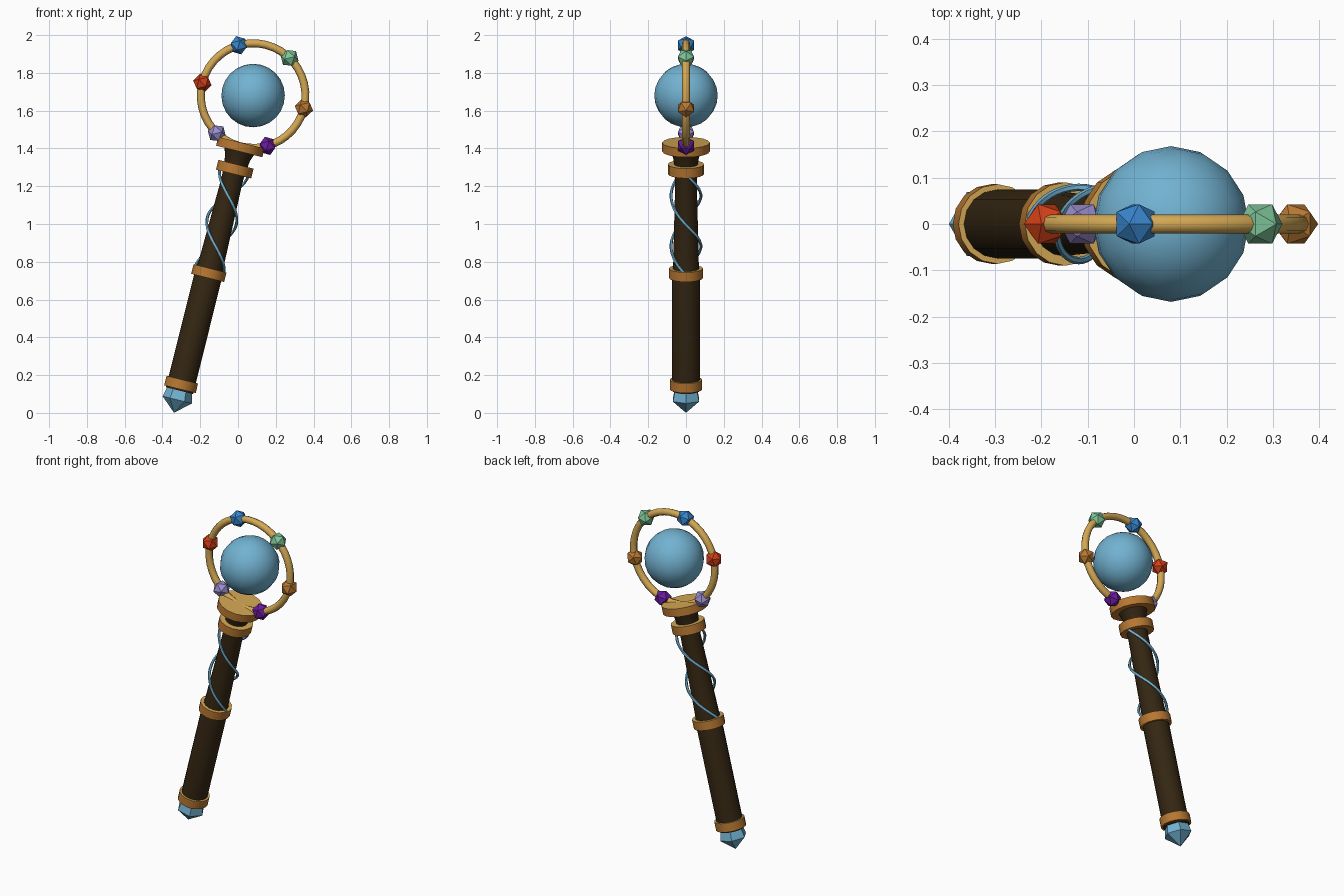
import bpy, bmesh, math
from mathutils import Matrix, Vector

if "Cube" in bpy.data.objects:
    bpy.data.objects.remove(bpy.data.objects["Cube"])

CENTER = Vector((0.08, 0, 1.68))          # centre of orb and ring
TILT = math.radians(14)
M = Matrix.Translation(CENTER) @ Matrix.Rotation(TILT, 4, 'Y')   # local -z runs down the staff


def mat(name, rgb):
    lin = [(c / 255 / 12.92) if c < 11 else ((c / 255 + 0.055) / 1.055) ** 2.4 for c in rgb]
    m = bpy.data.materials.new(name)
    m.diffuse_color = (*lin, 1)
    m.use_nodes = True
    m.node_tree.nodes["Principled BSDF"].inputs["Base Color"].default_value = m.diffuse_color
    return m


sky = mat("sky_blue", (114, 178, 209))
wood = mat("dark_wood", (52, 38, 18))
gold = mat("gold", (212, 168, 84))
bronze = mat("bronze", (184, 120, 50))
blue = mat("blue", (56, 132, 202))
green = mat("green", (126, 196, 152))
purple = mat("purple", (108, 28, 158))
lavender = mat("lavender", (154, 142, 208))
red = mat("red", (208, 62, 22))


def finish(name, bm, mats, smooth=None, matrix=M):
    bmesh.ops.remove_doubles(bm, verts=bm.verts, dist=1e-5)
    bmesh.ops.recalc_face_normals(bm, faces=bm.faces)
    if len(mats) > 1:                      # upward faces take the second colour
        for f in bm.faces:
            f.normal_update()
            f.material_index = 1 if f.normal.z > 0.5 else 0
    me = bpy.data.meshes.new(name)
    bm.to_mesh(me)
    bm.free()
    ob = bpy.data.objects.new(name, me)
    bpy.context.collection.objects.link(ob)
    ob.matrix_world = matrix
    for m in mats:
        me.materials.append(m)
    if smooth:
        bpy.ops.object.select_all(action='DESELECT')
        ob.select_set(True)
        bpy.context.view_layer.objects.active = ob
        bpy.ops.object.shade_smooth_by_angle(angle=math.radians(smooth))
    return ob


def lathe(name, profile, sides, mats, smooth=None):
    """Revolve (radius, distance below orb centre) points round the staff axis."""
    bm = bmesh.new()
    vs = [bm.verts.new((r, 0, -s)) for r, s in profile]
    es = [bm.edges.new(p) for p in zip(vs, vs[1:])]
    bmesh.ops.spin(bm, geom=vs + es, cent=(0, 0, 0), axis=(0, 0, 1),
                   angle=math.tau, steps=sides, use_duplicate=False)
    return finish(name, bm, mats, smooth)


def tube(name, path, radius, sides, mats, closed=False):
    """Sweep a small circle along a path."""
    bm = bmesh.new()
    n = len(path)
    rings = []
    for i, p in enumerate(path):
        a = path[i - 1] if (closed or i) else p
        b = path[(i + 1) % n] if (closed or i < n - 1) else p
        t = (b - a).normalized()
        u = Vector((p.x, p.y, p.z if closed else 0)).normalized()
        v = t.cross(u).normalized()
        u = v.cross(t)
        rings.append([bm.verts.new(p + radius * (u * math.cos(k * math.tau / sides)
                      + v * math.sin(k * math.tau / sides))) for k in range(sides)])
    for i in range(n if closed else n - 1):
        r0, r1 = rings[i], rings[(i + 1) % n]
        for k in range(sides):
            j = (k + 1) % sides
            bm.faces.new((r0[k], r0[j], r1[j], r1[k]))
    return finish(name, bm, mats, 60)


# Shaft: straight grip, tapering upper part, flared neck
lathe("shaft", [(0, 1.61), (0.074, 1.61), (0.074, 0.97), (0.068, 0.93), (0.057, 0.46),
                (0.06, 0.40), (0.068, 0.34), (0.084, 0.295), (0, 0.295)], 16, [wood], 35)

# Collars and the disc under the ring
for name, r, s0, s1 in (("bottom_collar", 0.086, 1.55, 1.602),
                        ("middle_collar", 0.09, 0.943, 0.995),
                        ("upper_collar", 0.096, 0.375, 0.428),
                        ("head_disc", 0.126, 0.257, 0.305)):
    lathe(name, [(0, s0), (r, s0), (r, s1), (0, s1)], 16, [bronze, gold], 35)

# Six-sided crystal at the foot
lathe("foot_crystal", [(0, 1.59), (0.064, 1.59), (0.08, 1.66), (0, 1.731)], 6, [sky])

# Two strands wound one turn round the upper shaft
for k in range(2):
    path = []
    for i in range(41):
        a = math.tau * i / 40 + k * math.pi
        path.append(Vector((0.079 * math.cos(a), 0.079 * math.sin(a), -0.41 - 0.55 * i / 40)))
    tube(f"strand_{k + 1}", path, 0.008, 6, [sky])

# Orb
bm = bmesh.new()
bmesh.ops.create_uvsphere(bm, u_segments=16, v_segments=12, radius=0.168)
finish("orb", bm, [sky], 40)

# Ring round the orb
R = 0.277
tube("ring", [Vector((R * math.cos(a), 0, R * math.sin(a)))
              for a in (math.tau * i / 40 for i in range(40))], 0.021, 8, [gold], True)

# Six gems on the ring, each pointing outward
for i, (name, m) in enumerate((("orange_gem", bronze), ("green_gem", green), ("blue_gem", blue),
                               ("red_gem", red), ("lavender_gem", lavender), ("purple_gem", purple))):
    a = math.radians(-14 + 60 * i)
    bm = bmesh.new()
    bmesh.ops.create_icosphere(bm, subdivisions=1, radius=0.05)
    place = (Matrix.Translation(CENTER) @ Matrix.Rotation(math.pi / 2 - a, 4, 'Y')
             @ Matrix.Translation((0, 0, R)))
    finish(name, bm, [m], None, place)
